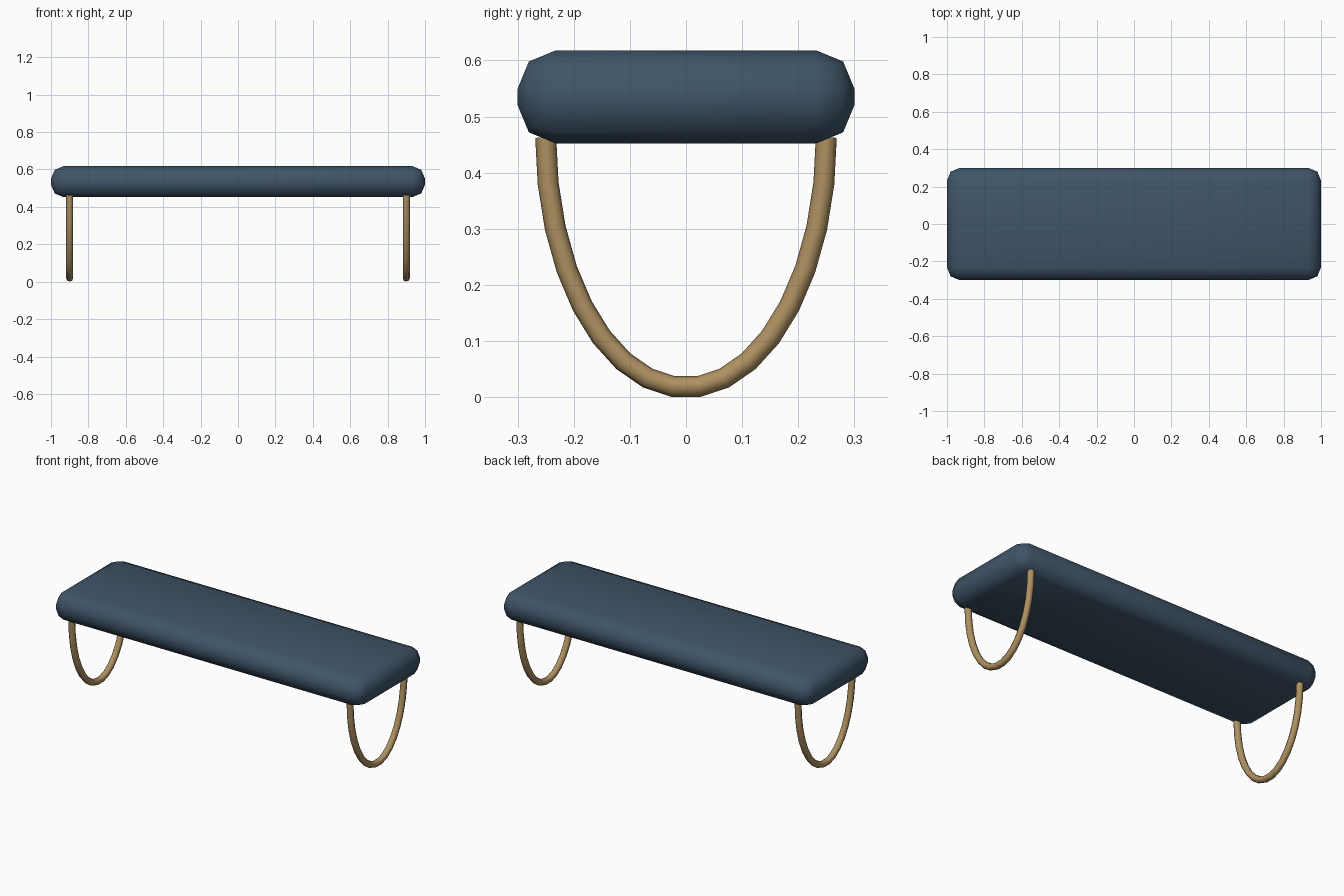
import bpy
import bmesh
from math import sin, cos, pi

cube = bpy.data.objects.get("Cube")
if cube:
    bpy.data.objects.remove(cube, do_unlink=True)


def make_material(name, rgb):
    mat = bpy.data.materials.new(name)
    mat.use_nodes = True
    color = (*rgb, 1)
    mat.diffuse_color = color
    mat.node_tree.nodes["Principled BSDF"].inputs["Base Color"].default_value = color
    return mat


def link(name, data, mat):
    obj = bpy.data.objects.new(name, data)
    data.materials.append(mat)
    bpy.context.collection.objects.link(obj)
    return obj


fabric = make_material("slate_blue_fabric", (0.05, 0.09, 0.14))
brass = make_material("brushed_brass", (0.42, 0.28, 0.12))

# Padded seat: a box with every edge rounded in two steps
bm = bmesh.new()
bmesh.ops.create_cube(bm, size=1)
bmesh.ops.scale(bm, vec=(2, 0.6, 0.166), verts=bm.verts)
bmesh.ops.translate(bm, vec=(0, 0, 0.535), verts=bm.verts)
bmesh.ops.bevel(bm, geom=bm.edges[:], offset=0.068, offset_type='OFFSET',
                segments=2, profile=0.5, affect='EDGES')
for face in bm.faces:
    face.smooth = True
seat_mesh = bpy.data.meshes.new("seat")
bm.to_mesh(seat_mesh)
bm.free()
link("seat", seat_mesh, fabric)


# Leg hoops: half-ellipse tubes hanging below each end of the seat
def make_hoop(name, x, points=18):
    curve = bpy.data.curves.new(name, 'CURVE')
    curve.dimensions = '3D'
    curve.bevel_depth = 0.0187
    curve.bevel_resolution = 2
    curve.use_fill_caps = True
    spline = curve.splines.new('POLY')
    spline.points.add(points - 1)
    for i, point in enumerate(spline.points):
        angle = -pi / 2 + pi * i / (points - 1)
        point.co = (x, 0.25 * sin(angle), 0.463 - 0.446 * cos(angle), 1)
    spline.use_smooth = True
    link(name, curve, brass)


make_hoop("left_leg_hoop", 0.9)
make_hoop("right_leg_hoop", -0.9)
